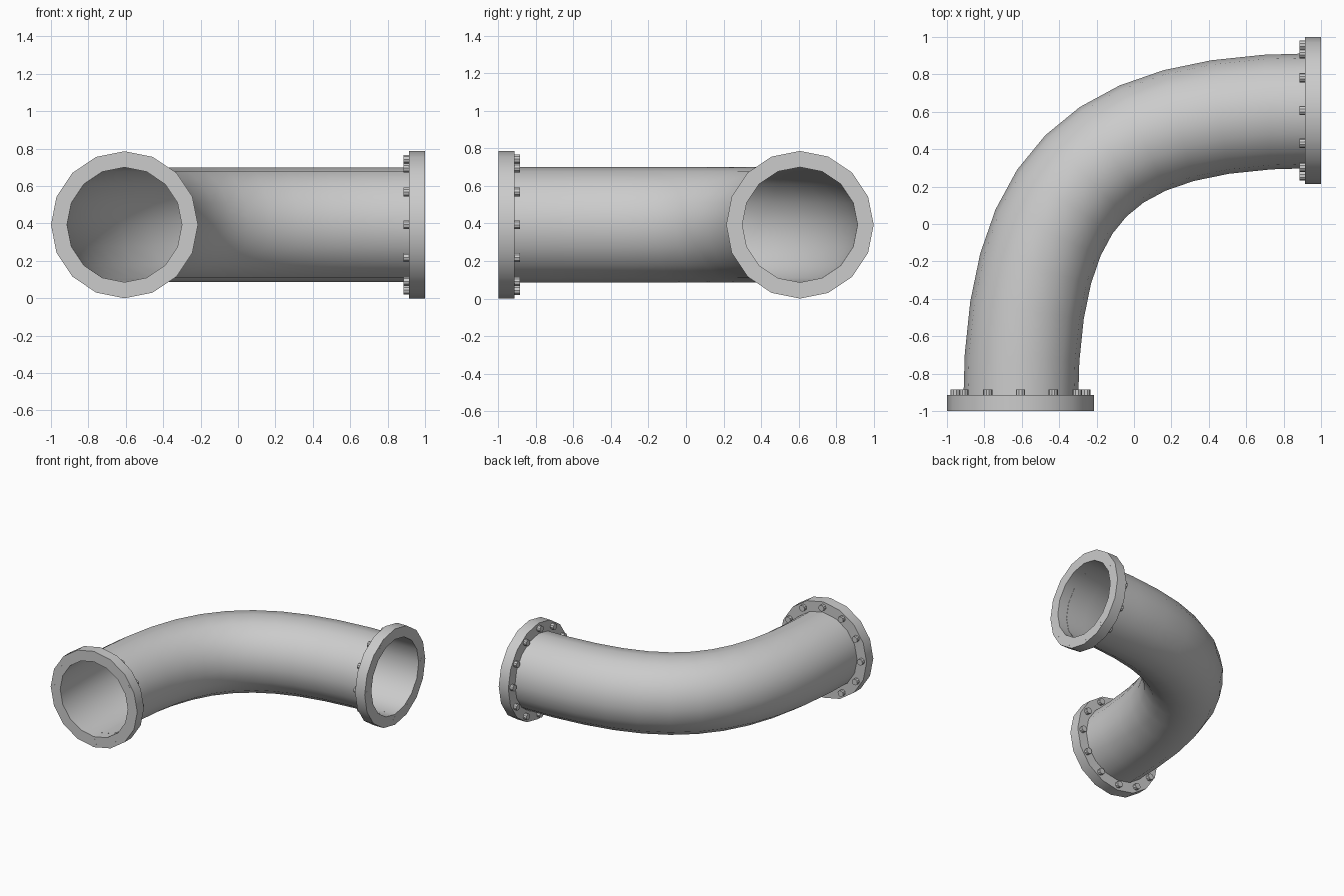
import bpy, bmesh
from math import sin, cos, pi, radians
from mathutils import Matrix, Vector

if "Cube" in bpy.data.objects:
    bpy.data.objects.remove(bpy.data.objects["Cube"])

R = 0.393          # flange radius, also the axis height
C = 1 - R          # axis offset of both openings
BORE = 0.307       # pipe radius
SIDES = 16


def finish(name, bm, matrix):
    bmesh.ops.recalc_face_normals(bm, faces=bm.faces)
    mesh = bpy.data.meshes.new(name)
    bm.to_mesh(mesh)
    bm.free()
    ob = bpy.data.objects.new(name, mesh)
    ob.matrix_world = matrix
    bpy.context.collection.objects.link(ob)
    smooth(ob)
    return ob


def smooth(ob):
    bpy.ops.object.select_all(action='DESELECT')
    ob.select_set(True)
    bpy.context.view_layer.objects.active = ob
    bpy.ops.object.shade_smooth_by_angle(angle=radians(35))


# Bent pipe: open thin tube swept along one bezier segment
cu = bpy.data.curves.new("pipe", 'CURVE')
cu.dimensions = '3D'
cu.resolution_u = 12
cu.bevel_depth = BORE
cu.bevel_resolution = 6
cu.use_fill_caps = False
sp = cu.splines.new('BEZIER')
sp.bezier_points.add(1)
a, b = sp.bezier_points
for p in (a, b):
    p.handle_left_type = p.handle_right_type = 'FREE'
k = 0.21
a.co, a.handle_left, a.handle_right = (-C, -1, R), (-C, -2, R), (-C, k, R)
b.co, b.handle_left, b.handle_right = (1, C, R), (-k, C, R), (2, C, R)
pipe = bpy.data.objects.new("pipe", cu)
bpy.context.collection.objects.link(pipe)
bpy.context.view_layer.objects.active = pipe
pipe.select_set(True)
bpy.ops.object.convert(target='MESH')
smooth(bpy.context.view_layer.objects.active)


# Flange ring: lathed rectangular profile, local z points into the pipe
def flange(name, matrix):
    bm = bmesh.new()
    profile = [(BORE, 0), (R, 0), (R, 0.087), (BORE, 0.087)]
    rings = [[bm.verts.new((r * cos(2 * pi * i / SIDES), r * sin(2 * pi * i / SIDES), z))
              for r, z in profile] for i in range(SIDES)]
    for i in range(SIDES):
        p, q = rings[i], rings[(i + 1) % SIDES]
        for j in range(3):
            bm.faces.new((p[j], q[j], q[j + 1], p[j + 1]))
    finish(name, bm, matrix)


# Twelve bolts through the flange, heads raised on the pipe side
def bolts(name, matrix):
    bm = bmesh.new()
    for i in range(12):
        t = 2 * pi * i / 12
        bmesh.ops.create_cone(bm, cap_ends=True, segments=10, radius1=0.025,
                              radius2=0.025, depth=0.115,
                              matrix=Matrix.Translation((0.35 * cos(t), 0.35 * sin(t), 0.0573)))
    finish(name, bm, matrix)


for side, pos, axis in (("front", (-C, -1, R), (0, 1, 0)),
                        ("right", (1, C, R), (-1, 0, 0))):
    z = Vector(axis)
    x = Vector((0, 0, 1))
    m = Matrix((x, z.cross(x), z)).transposed().to_4x4()
    m.translation = pos
    flange(side + "_flange", m)
    bolts(side + "_bolts", m)
